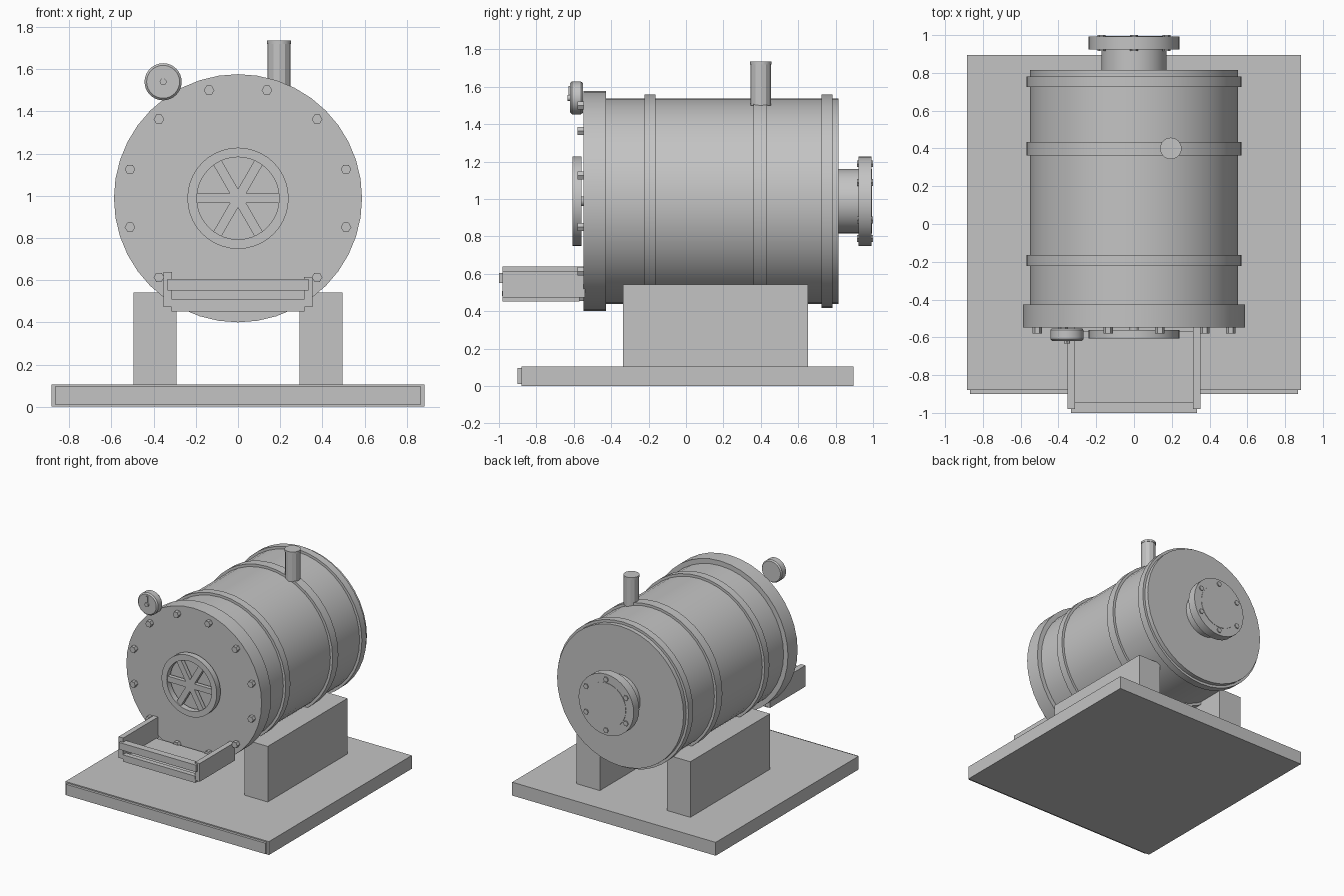
import bpy, bmesh, math
from mathutils import Matrix, Vector

default = bpy.data.objects.get("Cube")
if default:
    bpy.data.objects.remove(default, do_unlink=True)

GREY = (0.55, 0.55, 0.55, 1)
metal = bpy.data.materials.new("grey metal")
metal.use_nodes = True
metal.diffuse_color = GREY
metal.node_tree.nodes["Principled BSDF"].inputs["Base Color"].default_value = GREY

AXIS_Z = 0.988  # height of the vessel axis


def finish(name, bm, smooth=False):
    bmesh.ops.recalc_face_normals(bm, faces=bm.faces)
    mesh = bpy.data.meshes.new(name)
    bm.to_mesh(mesh)
    bm.free()
    mesh.materials.append(metal)
    obj = bpy.data.objects.new(name, mesh)
    bpy.context.collection.objects.link(obj)
    if smooth:
        bpy.ops.object.select_all(action='DESELECT')
        obj.select_set(True)
        bpy.context.view_layer.objects.active = obj
        bpy.ops.object.shade_smooth_by_angle(angle=math.radians(35))
    return obj


def box(name, x, y, z):
    """Box from (low, high) ranges."""
    bm = bmesh.new()
    bmesh.ops.create_cube(bm, size=1)
    for v in bm.verts:
        v.co = Vector([(lo + hi) / 2 + c * (hi - lo) for c, (lo, hi) in zip(v.co, (x, y, z))])
    return finish(name, bm)


def lathe(name, profile, centre=(0, AXIS_Z), sides=40, smooth=True, closed=False):
    """Turn (radius, y) points about an axis along y."""
    bm = bmesh.new()
    rings = []
    for r, y in profile:
        angles = [math.tau * i / sides for i in range(sides)]
        rings.append([bm.verts.new((centre[0] + r * math.cos(a), y, centre[1] + r * math.sin(a)))
                      for a in angles])
    pairs = list(zip(rings, rings[1:]))
    if closed:
        pairs.append((rings[-1], rings[0]))
    else:
        bm.faces.new(rings[0])
        bm.faces.new(rings[-1])
    for a, b in pairs:
        for i in range(sides):
            j = (i + 1) % sides
            bm.faces.new((a[i], a[j], b[j], b[i]))
    return finish(name, bm, smooth)


def disc(name, radius, y0, y1, **kw):
    return lathe(name, [(radius, y0), (radius, y1)], **kw)


def bolt_ring(name, count, ring, radius, y0, y1, start):
    for i in range(count):
        a = math.radians(start) + math.tau * i / count
        centre = (ring * math.cos(a), AXIS_Z + ring * math.sin(a))
        disc(f"{name}_{i + 1}", radius, y0, y1, centre=centre, sides=6, smooth=False)


# Base and saddles
box("base_plate", (-0.885, 0.885), (-0.88, 0.895), (0, 0.105))
box("base_front_strip", (-0.868, 0.868), (-0.9, -0.88), (0.01, 0.096))
for side, s in (("left", 1), ("right", -1)):
    box(f"{side}_saddle", sorted((s * 0.292, s * 0.495)), (-0.337, 0.653), (0.1, 0.542))

# Vessel, bands and front cover
disc("vessel_body", 0.55, -0.45, 0.816)
for i, (y0, y1) in enumerate([(-0.222, -0.163), (0.362, 0.433), (0.725, 0.782)]):
    lathe(f"band_{i + 1}", [(0.54, y0), (0.57, y0), (0.57, y1), (0.54, y1)], closed=True)
disc("front_cover", 0.588, -0.547, -0.427)
bolt_ring("cover_bolt", 12, 0.53, 0.025, -0.58, -0.54, 15)

# Hand wheel
lathe("wheel_rim", [(0.195, -0.607), (0.24, -0.607), (0.24, -0.56), (0.195, -0.56)], closed=True)
for i in range(3):
    spoke = box(f"wheel_spoke_{i + 1}", (-0.2, 0.2), (-0.597, -0.565), (-0.022, 0.022))
    spoke.matrix_world = Matrix.Translation((0, 0, AXIS_Z)) @ Matrix.Rotation(i * math.pi / 3, 4, 'Y')
disc("wheel_shaft", 0.025, -0.57, -0.54, sides=16)

# Pressure gauge
gauge = (-0.355, 1.54)
lathe("gauge_body", [(0.078, -0.62), (0.088, -0.61), (0.088, -0.562), (0.08, -0.552)],
      centre=gauge, sides=32)
disc("gauge_hub", 0.016, -0.633, -0.615, centre=gauge, sides=16)
box("gauge_needle", (gauge[0] - 0.005, gauge[0] + 0.005), (-0.627, -0.615),
    (gauge[1], gauge[1] + 0.065))

# Relief pipe on top, with a thin round cap
for name, radius, z0, z1, sides in (("top_pipe", 0.055, 1.5, 1.722, 12),
                                    ("top_pipe_cap", 0.057, 1.718, 1.735, 32)):
    bm = bmesh.new()
    bmesh.ops.create_cone(bm, cap_ends=True, segments=sides, radius1=radius, radius2=radius,
                          depth=z1 - z0, matrix=Matrix.Translation((0.195, 0.4, (z0 + z1) / 2)))
    finish(name, bm, sides > 12)

# Rear outlet with bolted flange
disc("outlet_pipe", 0.173, 0.8, 0.995, sides=32)
disc("outlet_flange", 0.24, 0.923, 0.992, sides=32)
bolt_ring("flange_bolt", 6, 0.2, 0.021, 0.915, 1.0, 30)

# Front tray
box("tray_floor", (-0.315, 0.315), (-0.98, -0.57), (0.452, 0.48))
for side, s, top in (("left", 1, 0.615), ("right", -1, 0.638)):
    box(f"tray_{side}_arm", sorted((s * 0.312, s * 0.353)), (-0.98, -0.54), (0.472, top))
box("tray_top_rail", (-0.334, 0.334), (-1.0, -0.945), (0.55, 0.605))
box("tray_lower_rail", (-0.315, 0.315), (-0.985, -0.945), (0.48, 0.508))
